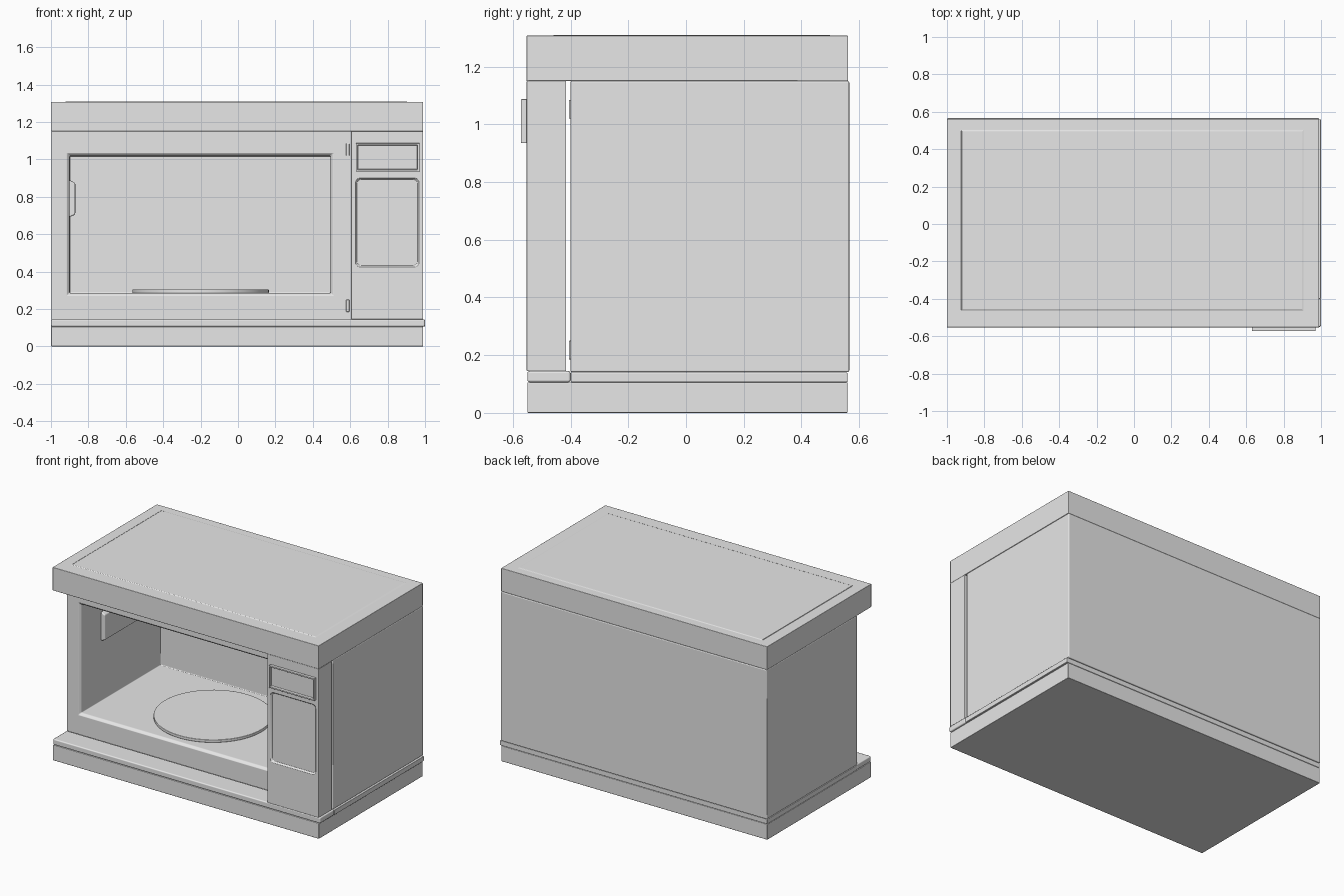
import bpy, bmesh
from mathutils import Vector

cube = bpy.data.objects.get("Cube")
if cube:
    bpy.data.objects.remove(cube, do_unlink=True)

GREY = (0.8, 0.8, 0.8, 1.0)
grey = bpy.data.materials.new("plain_grey")
grey.use_nodes = True
grey.diffuse_color = GREY
for node in grey.node_tree.nodes:
    if node.type == 'BSDF_PRINCIPLED':
        node.inputs["Base Color"].default_value = GREY


def finish(name, bm, bevel):
    """Turn a bmesh into a softly bevelled grey object."""
    bmesh.ops.recalc_face_normals(bm, faces=bm.faces)
    mesh = bpy.data.meshes.new(name)
    bm.to_mesh(mesh)
    bm.free()
    mesh.materials.append(grey)
    obj = bpy.data.objects.new(name, mesh)
    bpy.context.collection.objects.link(obj)
    for face in mesh.polygons:
        face.use_smooth = True
    mod = obj.modifiers.new("soft_edges", 'BEVEL')
    mod.width = bevel
    mod.segments = 2
    mod.limit_method = 'ANGLE'
    mod.harden_normals = True
    return obj


def box_mesh(x, y, z):
    bm = bmesh.new()
    bmesh.ops.create_cube(bm, size=1)
    for v in bm.verts:
        v.co = Vector([lo + (hi - lo) * (c + 0.5)
                       for c, (lo, hi) in zip(v.co, (x, y, z))])
    bm.normal_update()
    return bm


def box(name, x, y, z, bevel=0.005):
    return finish(name, box_mesh(x, y, z), bevel)


def step_face(bm, direction, axis, steps):
    """Inset the face pointing along direction through (u, v, depth) rectangles."""
    face = max(bm.faces, key=lambda f: f.normal.dot(Vector(direction)))
    iu, iv = [i for i in range(3) if i != axis]
    for u, v, depth in steps:
        bmesh.ops.inset_individual(bm, faces=[face], thickness=0)
        mid = face.calc_center_median()
        for vert in face.verts:
            vert.co[iu] = u[vert.co[iu] > mid[iu]]
            vert.co[iv] = v[vert.co[iv] > mid[iv]]
            vert.co[axis] = depth
    return face


FRONT, UP = (0, -1, 0), (0, 0, 1)
WIDE = (-1.0, 0.99)

# Base and the thin ledge on it
box("base", WIDE, (-0.55, 0.56), (0, 0.106), 0.004)
box("front_ledge", (-1, 1), (-0.55, -0.4), (0.106, 0.145), 0.008)
box("rear_ledge", (-1, 1), (-0.4, 0.56), (0.106, 0.14), 0.004)

# Main body with the open cooking chamber
bm = box_mesh(WIDE, (-0.4, 0.566), (0.141, 1.15))
step_face(bm, FRONT, 1, [
    ((-0.915, 0.507), (0.272, 1.033), -0.4),
    ((-0.9, 0.495), (0.285, 1.018), -0.385),
    ((-0.9, 0.495), (0.285, 1.018), 0.46)])
finish("body", bm, 0.006)

# Top slab with a very slightly raised centre
bm = box_mesh(WIDE, (-0.553, 0.562), (1.15, 1.307))
step_face(bm, UP, 2, [
    ((-0.925, 0.905), (-0.462, 0.502), 1.307),
    ((-0.92, 0.9), (-0.457, 0.497), 1.31)])
finish("top_slab", bm, 0.004)

# Control panel with a sunken keypad area
bm = box_mesh((0.605, 0.99), (-0.552, -0.415), (0.145, 1.15))
pad = step_face(bm, FRONT, 1, [
    ((0.628, 0.968), (0.425, 0.9), -0.552),
    ((0.636, 0.96), (0.433, 0.892), -0.54)])
corners = [e for v in pad.verts for e in v.link_edges if pad not in e.link_faces]
bmesh.ops.bevel(bm, geom=corners, offset=0.02, segments=4,
                affect='EDGES', profile=0.5)
finish("control_panel", bm, 0.003)

# Display frame standing proud of the panel
bm = box_mesh((0.63, 0.97), (-0.572, -0.552), (0.935, 1.087))
step_face(bm, FRONT, 1, [
    ((0.64, 0.96), (0.945, 1.077), -0.572),
    ((0.642, 0.958), (0.947, 1.075), -0.557)])
finish("display_frame", bm, 0.002)

# Latch plates on the body front
for name, z in (("lower_latch", 0.185), ("upper_latch", 1.02)):
    box(name, (0.578, 0.595), (-0.406, -0.398), (z, z + 0.065), 0.002)

# Wave cover on the chamber side wall
bm = box_mesh((-0.902, -0.87), (-0.18, 0.22), (0.69, 0.89))
for v in bm.verts:
    if v.co.x > -0.88:
        v.co.z += 0.015 if v.co.z < 0.79 else -0.015
finish("wave_cover", bm, 0.008)

# Round turntable on the chamber floor
bm = bmesh.new()
bmesh.ops.create_cone(bm, cap_ends=True, segments=64, radius1=0.365,
                      radius2=0.365, depth=0.02)
bmesh.ops.translate(bm, verts=bm.verts, vec=(-0.2, 0.02, 0.295))
finish("turntable", bm, 0.004)
